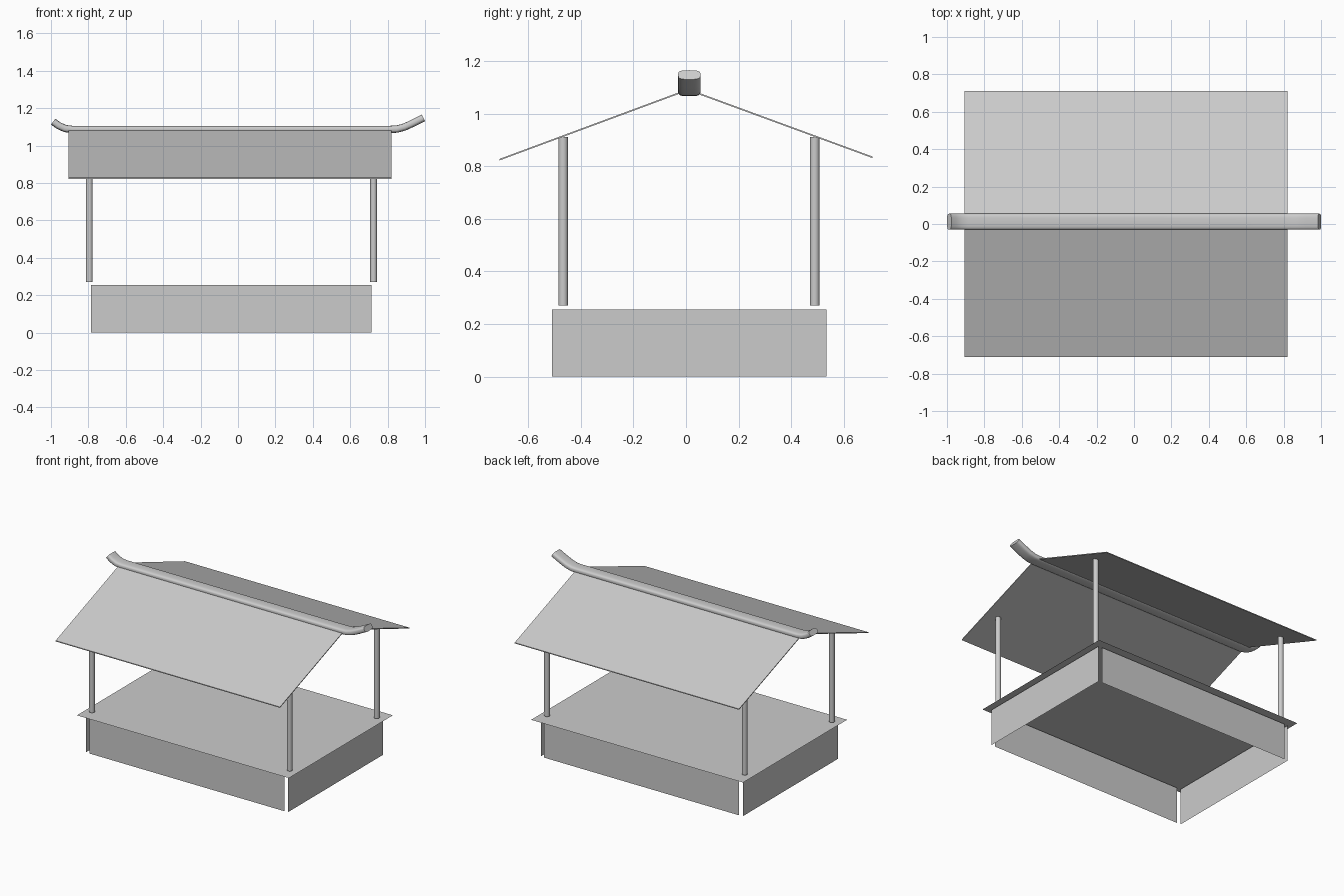
import bpy, bmesh, math
from mathutils import Vector

if "Cube" in bpy.data.objects:
    bpy.data.objects.remove(bpy.data.objects["Cube"])


def make(name, verts, faces, smooth=False):
    mesh = bpy.data.meshes.new(name)
    mesh.from_pydata(verts, [], faces)
    bm = bmesh.new()
    bm.from_mesh(mesh)
    bmesh.ops.recalc_face_normals(bm, faces=bm.faces)
    bm.to_mesh(mesh)
    bm.free()
    obj = bpy.data.objects.new(name, mesh)
    bpy.context.collection.objects.link(obj)
    if smooth:
        bpy.ops.object.select_all(action='DESELECT')
        obj.select_set(True)
        bpy.context.view_layer.objects.active = obj
        bpy.ops.object.shade_smooth_by_angle(angle=math.radians(50))
    return obj


# Base skirt: four thin, separate panels, open underneath
for name, y in (("base_front", -0.512), ("base_back", 0.538)):
    make(name, [(-0.785, y, 0), (0.715, y, 0), (0.715, y, 0.255), (-0.785, y, 0.255)],
         [(0, 1, 2, 3)])
for name, x in (("base_left", -0.812), ("base_right", 0.742)):
    make(name, [(x, -0.51, 0), (x, 0.535, 0), (x, 0.535, 0.255), (x, -0.51, 0.255)],
         [(0, 1, 2, 3)])

# Floor sheet overhanging the base
make("floor", [(-0.85, -0.555, 0.264), (0.78, -0.555, 0.264),
               (0.78, 0.587, 0.264), (-0.85, 0.587, 0.264)], [(0, 1, 2, 3)])

# Four round posts
for xn, x in (("left", -0.795), ("right", 0.725)):
    for yn, y in (("front", -0.467), ("back", 0.49)):
        bpy.ops.mesh.primitive_cylinder_add(vertices=24, radius=0.018, depth=0.64,
                                            location=(x, y, 0.591))
        post = bpy.context.object
        post.name = f"{yn}_{xn}_post"
        bpy.ops.object.shade_smooth_by_angle()


# Two thin roof slabs
def roof(name, eave, top, t=0.006):
    prof = [eave, top, (top[0], top[1] - t), (eave[0], eave[1] - t)]
    verts = [(x, y, z) for x in (-0.905, 0.82) for y, z in prof]
    faces = [(0, 1, 2, 3), (4, 5, 6, 7)]
    faces += [(i, (i + 1) % 4, (i + 1) % 4 + 4, i + 4) for i in range(4)]
    make(name, verts, faces)


roof("roof_front", (-0.71, 0.828), (-0.02, 1.084))
roof("roof_back", (0.71, 0.837), (0.045, 1.081))

# Ridge beam: rounded section swept along a path with upturned ends
path = [(-0.988, 1.128), (-0.96, 1.107), (-0.925, 1.091), (-0.885, 1.086),
        (0.81, 1.086), (0.85, 1.088), (0.89, 1.099), (0.93, 1.117), (0.992, 1.148)]
path = [Vector(p) for p in path]
N = 24
verts, faces = [], []
for i, p in enumerate(path):
    d = (path[min(i + 1, len(path) - 1)] - path[max(i - 1, 0)]).normalized()
    for k in range(N):
        a = 2 * math.pi * k / N
        c, s = math.cos(a), math.sin(a)
        u = 0.0425 * math.copysign(abs(c) ** 0.6, c)
        v = 0.0195 * math.copysign(abs(s) ** 0.6, s)
        verts.append((p.x - d.y * v, 0.0125 + u, p.y + d.x * v))
for i in range(len(path) - 1):
    for k in range(N):
        a, b = i * N + k, i * N + (k + 1) % N
        faces.append((a, b, b + N, a + N))
faces += [tuple(range(N)), tuple(range((len(path) - 1) * N, len(path) * N))]
make("ridge_beam", verts, faces, smooth=True)
